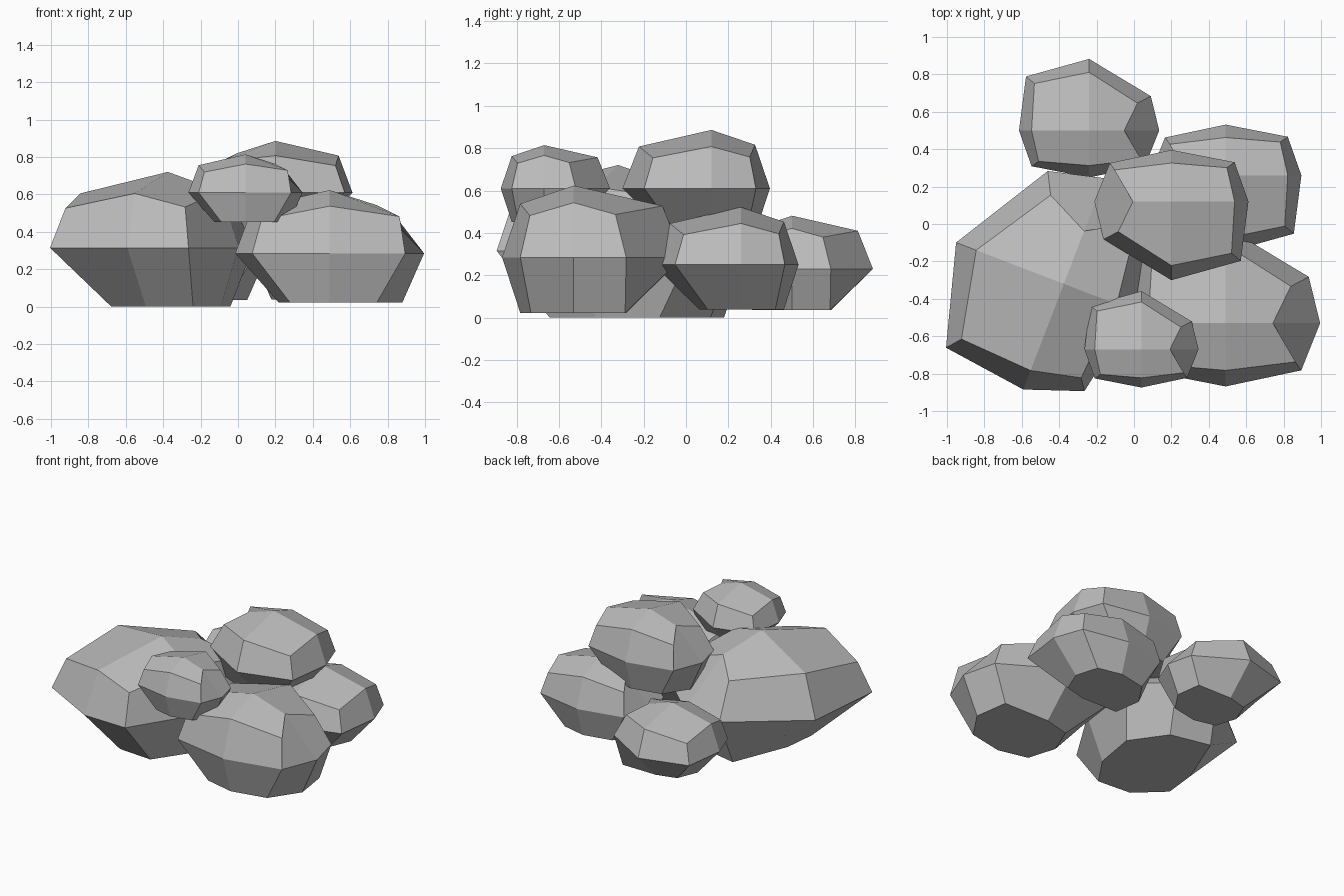
import bpy
import bmesh
import math
from mathutils import Matrix, Vector

default_cube = bpy.data.objects.get("Cube")
if default_cube:
    bpy.data.objects.remove(default_cube, do_unlink=True)


def make_material(name, colour):
    material = bpy.data.materials.new(name)
    material.use_nodes = True
    material.diffuse_color = colour
    shader = next(n for n in material.node_tree.nodes if n.type == "BSDF_PRINCIPLED")
    shader.inputs["Base Color"].default_value = colour
    shader.inputs["Roughness"].default_value = 0.9
    return material


stone_grey = make_material("stone grey", (0.5, 0.5, 0.5, 1))

# Boulder profile: three eight-point loops, counter-clockwise from the +x side
BASE_HEIGHT = -0.52
CROWN_HEIGHT = 0.67
BASE_LOOP = [(.77, 0), (.7, .48), (0, .49), (-.38, .39),
             (-.54, 0), (-.42, -.4), (0, -.5), (.5, -.4)]
WAIST_LOOP = [(1, 0), (.88, .49), (0, 1.02), (-.9, .77),
              (-1, 0), (-.82, -.51), (0, -.67), (.8, -.5)]
SHOULDER_LOOP = [(.5, 0, .51), (.69, .39, .4), (0, .83, .48), (-.78, .67, .35),
                 (-.82, 0, .48), (-.72, -.44, .36), (0, -.5, .5), (.74, -.41, .39)]


def build_boulder(name, centre, size, turn=0):
    """Faceted boulder: flat base, wide waist and a low crown."""
    bm = bmesh.new()
    base = [bm.verts.new((x, y, BASE_HEIGHT)) for x, y in BASE_LOOP]
    waist = [bm.verts.new((x, y, 0)) for x, y in WAIST_LOOP]
    shoulder = [bm.verts.new(point) for point in SHOULDER_LOOP]
    crown = bm.verts.new((0, 0, CROWN_HEIGHT))
    count = len(base)

    # Flat underside and the two bands of side facets
    bm.faces.new(list(reversed(base)))
    for lower, upper in ((base, waist), (waist, shoulder)):
        for i in range(count):
            j = (i + 1) % count
            bm.faces.new((lower[i], lower[j], upper[j], upper[i]))

    # Four crown facets meeting at the peak
    for i in range(0, count, 2):
        bm.faces.new((crown, shoulder[i], shoulder[i + 1], shoulder[(i + 2) % count]))

    bmesh.ops.recalc_face_normals(bm, faces=bm.faces)
    bm.transform(Matrix.Rotation(math.radians(turn), 4, "Z") @ Matrix.Scale(size, 4))
    mesh = bpy.data.meshes.new(name)
    bm.to_mesh(mesh)
    bm.free()
    mesh.materials.append(stone_grey)
    boulder = bpy.data.objects.new(name, mesh)
    boulder.location = Vector(centre)
    bpy.context.collection.objects.link(boulder)
    return boulder


# Ground boulders
build_boulder("large_boulder", (-.375, -.32, .315), .605, turn=69)
build_boulder("front_boulder", (.49, -.53, .285), .505)
build_boulder("side_boulder", (.49, .26, .25), .405, turn=180)
build_boulder("back_boulder", (-.24, .5, .23), .375)

# Boulders stacked on top
build_boulder("top_boulder", (.2, .12, .61), .412, turn=180)
build_boulder("small_top_boulder", (.04, -.67, .61), .305)
